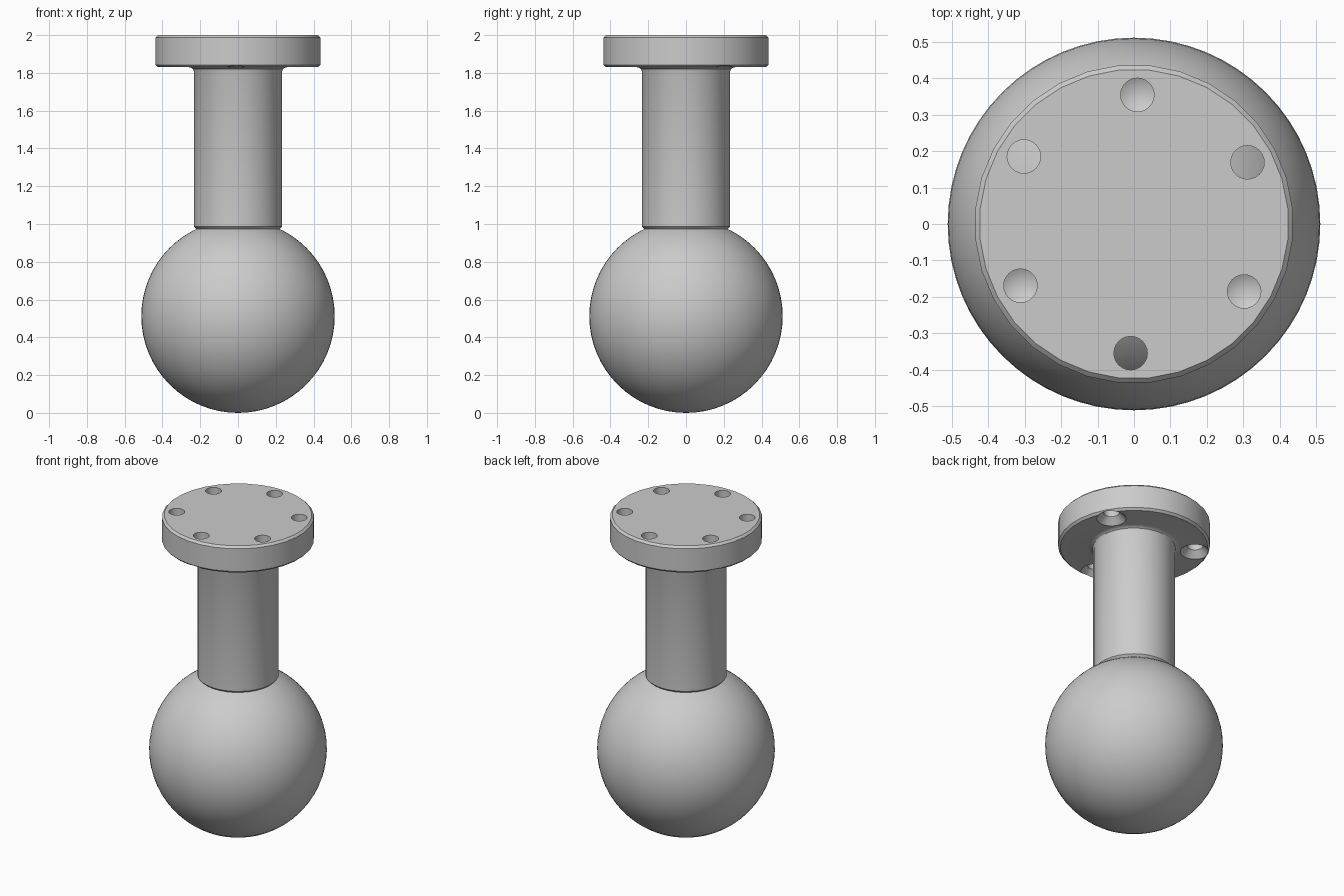
import bpy, bmesh, math

cube = bpy.data.objects.get("Cube")
if cube:
    bpy.data.objects.remove(cube)

grey = bpy.data.materials.new("plain grey")
grey.use_nodes = True
colour = (0.6, 0.6, 0.6, 1)
grey.diffuse_color = colour
grey.node_tree.nodes["Principled BSDF"].inputs["Base Color"].default_value = colour


def lathe(name, profile, sides, centre=(0, 0, 0), turn=0.0):
    """Spin a radius/height profile that starts and ends on the axis."""
    bm = bmesh.new()
    rings = []
    for r, z in profile:
        count = sides if r > 0 else 1
        ring = []
        for i in range(count):
            a = turn + math.tau * i / sides
            ring.append(bm.verts.new((centre[0] + r * math.cos(a),
                                      centre[1] + r * math.sin(a), centre[2] + z)))
        rings.append(ring)
    for low, high in zip(rings, rings[1:]):
        for i in range(sides):
            j = (i + 1) % sides
            if len(low) == 1:
                bm.faces.new((low[0], high[j], high[i]))
            elif len(high) == 1:
                bm.faces.new((low[i], low[j], high[0]))
            else:
                bm.faces.new((low[i], low[j], high[j], high[i]))
    bmesh.ops.recalc_face_normals(bm, faces=bm.faces)
    mesh = bpy.data.meshes.new(name)
    bm.to_mesh(mesh)
    bm.free()
    mesh.materials.append(grey)
    obj = bpy.data.objects.new(name, mesh)
    bpy.context.collection.objects.link(obj)
    return obj


def smooth(obj):
    bpy.ops.object.select_all(action="DESELECT")
    obj.select_set(True)
    bpy.context.view_layer.objects.active = obj
    bpy.ops.object.shade_smooth_by_angle(angle=math.radians(30))


# Ball
bpy.ops.mesh.primitive_uv_sphere_add(segments=64, ring_count=32, radius=0.512,
                                     location=(0, 0, 0.512))
ball = bpy.context.object
ball.name = "ball"
ball.data.materials.append(grey)
smooth(ball)

# Stem and flange turned in one piece, with chamfers and a small fillet
stem_profile = [(0, 0.9), (0.205, 0.9), (0.222, 0.973), (0.235, 0.986), (0.235, 1.81),
                (0.239, 1.82), (0.25, 1.828), (0.262, 1.83)]
flange_profile = [(0.425, 1.83), (0.438, 1.843), (0.438, 1.987), (0.425, 2.0), (0, 2.0)]
flange = lathe("flange_and_stem", stem_profile + flange_profile, 32, turn=math.pi / 32)

# Six holes: countersunk through holes alternating with blind drilled ones
through_hole = [(0, -0.02), (0.105, -0.02), (0.046, 0.039), (0.046, 0.2), (0, 0.2)]
blind_hole = [(0, 0.07), (0.046, 0.095), (0.046, 0.2), (0, 0.2)]
for i in range(6):
    a = math.radians(28.5 + 60 * i)
    spot = (0.355 * math.cos(a), 0.355 * math.sin(a), 1.83)
    cutter = lathe("hole_cutter", blind_hole if i % 2 else through_hole, 24, spot)
    cutter.hide_render = True
    cut = flange.modifiers.new("hole", "BOOLEAN")
    cut.object = cutter
    cut.operation = "DIFFERENCE"
    cut.solver = "EXACT"
    bpy.context.view_layer.objects.active = flange
    bpy.ops.object.modifier_apply(modifier=cut.name)
    bpy.data.objects.remove(cutter)
smooth(flange)
